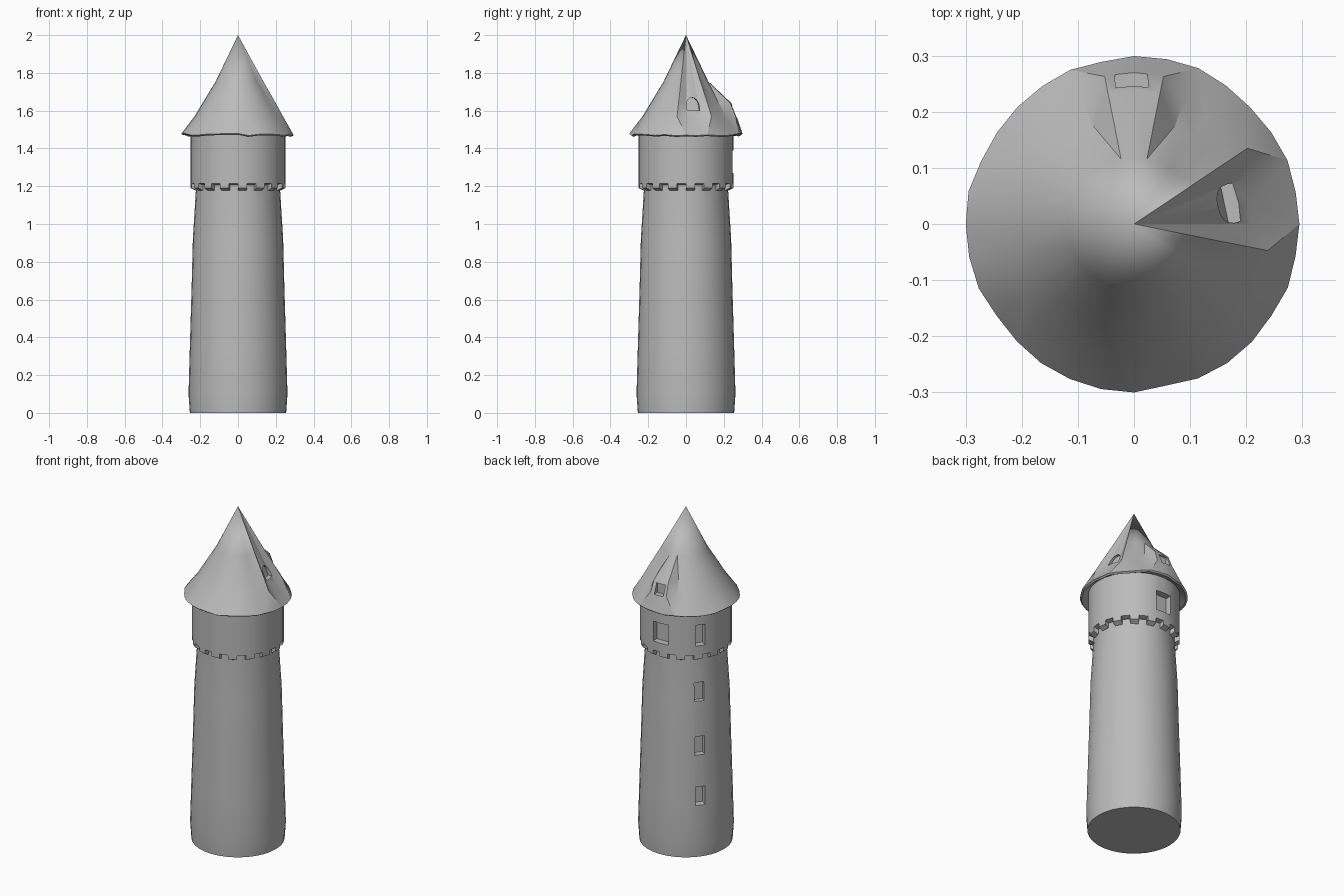
import bpy, bmesh, math, random
from mathutils import Matrix

random.seed(4)
SIDES = 32
STEP = 2 * math.pi / SIDES

cube = bpy.data.objects.get("Cube")
if cube:
    bpy.data.objects.remove(cube, do_unlink=True)

stone = bpy.data.materials.new("grey stone")
stone.use_nodes = True
stone.diffuse_color = (0.5, 0.5, 0.5, 1)
stone.node_tree.nodes["Principled BSDF"].inputs["Base Color"].default_value = (0.5, 0.5, 0.5, 1)


def make_object(name, bm):
    bmesh.ops.recalc_face_normals(bm, faces=bm.faces)
    mesh = bpy.data.meshes.new(name)
    bm.to_mesh(mesh)
    bm.free()
    mesh.materials.append(stone)
    obj = bpy.data.objects.new(name, mesh)
    bpy.context.collection.objects.link(obj)
    return obj


def ring(bm, radius, height):
    """Ring of vertices; radius and height are functions of the column."""
    return [bm.verts.new((radius(i) * math.cos(i * STEP), radius(i) * math.sin(i * STEP), height(i)))
            for i in range(SIDES)]


def bridge(bm, low, high):
    for i in range(SIDES):
        j = (i + 1) % SIDES
        bm.faces.new((low[i], low[j], high[j], high[i]))


def lathe(name, profile):
    bm = bmesh.new()
    rings = [ring(bm, lambda i, r=r: r, lambda i, z=z: z) for r, z in profile]
    for low, high in zip(rings, rings[1:]):
        bridge(bm, low, high)
    bm.faces.new(rings[0])
    bm.faces.new(rings[-1])
    return make_object(name, bm)


def cut_window(target, angle, back, sill, width, height, lean=0.0, arched=False):
    """Cut a recess whose back wall lies at radius `back`, leaning inward with height."""
    w = width / 2
    if arched:
        shape = [(-w, 0), (w, 0)] + [
            (w * math.cos(k * math.pi / 8), height * (0.3 + 0.7 * math.sin(k * math.pi / 8)))
            for k in range(9)]
    else:
        shape = [(-w, 0), (w, 0), (w, height), (-w, height)]
    bm = bmesh.new()
    inner = [bm.verts.new((back - lean * z, y, sill + z)) for y, z in shape]
    outer = [bm.verts.new((0.4, y, sill + z)) for y, z in shape]
    bm.faces.new(inner)
    bm.faces.new(outer)
    for i in range(len(shape)):
        j = (i + 1) % len(shape)
        bm.faces.new((inner[i], inner[j], outer[j], outer[i]))
    bm.transform(Matrix.Rotation(math.radians(angle), 4, 'Z'))
    cutter = make_object("window_cutter", bm)
    cutter.hide_render = True
    mod = target.modifiers.new("window", 'BOOLEAN')
    mod.operation = 'DIFFERENCE'
    mod.solver = 'EXACT'
    mod.object = cutter
    bpy.context.view_layer.objects.active = target
    bpy.ops.object.modifier_apply(modifier=mod.name)
    bpy.data.objects.remove(cutter, do_unlink=True)


# Tapering shaft with a column of slit windows
shaft = lathe("tower_shaft", [(0.255, 0), (0.262, 0.1), (0.255, 0.35), (0.246, 0.65),
                              (0.239, 0.92), (0.223, 1.18), (0.223, 1.23)])
for sill in (0.31, 0.61, 0.93):
    cut_window(shaft, 143, 0.21, sill, 0.055, 0.11)

# Wider top storey with two windows
storey = lathe("upper_storey", [(0.215, 1.205), (0.251, 1.215), (0.251, 1.5)])
cut_window(storey, 91, 0.21, 1.27, 0.1, 0.12)
cut_window(storey, 143, 0.21, 1.27, 0.055, 0.125)

# Ring of corbels under the top storey
bm = bmesh.new()
for i in range(0, SIDES, 2):
    section = [(0.21, 1.17), (0.251, 1.19), (0.251, 1.22), (0.21, 1.22)]
    ends = [[bm.verts.new((r * math.cos(a), r * math.sin(a), z)) for r, z in section]
            for a in (i * STEP, (i + 1) * STEP)]
    bm.faces.new(ends[0])
    bm.faces.new(ends[1])
    for k in range(4):
        n = (k + 1) % 4
        bm.faces.new((ends[0][k], ends[0][n], ends[1][n], ends[1][k]))
corbels = make_object("corbels", bm)

# Flared roof: each level has a normal, back dormer, ridge and side hollow radius
bm = bmesh.new()
BACK, RIDGES, HOLLOW = (7, 8, 9), (3, SIDES - 1), (0, 1, 2)


def roof_radius(plain, back, ridge, hollow):
    def radius(i):
        if i in BACK:
            return back
        if i in RIDGES:
            return ridge
        return hollow if i in HOLLOW else plain
    return radius


wave = [random.uniform(-0.007, 0.007) for i in range(SIDES)]
levels = [
    ring(bm, lambda i: 0.25, lambda i: 1.485),
    ring(bm, lambda i: 0.288 + wave[i], lambda i: 1.467 + wave[i]),
    ring(bm, lambda i: 0.297 + wave[i] * 0.6, lambda i: 1.474 + wave[i]),
    ring(bm, roof_radius(0.23, 0.268, 0.243, 0.207), lambda i: 1.57),
    ring(bm, roof_radius(0.188, 0.24, 0.204, 0.168), lambda i: 1.64),
    ring(bm, roof_radius(0.118, 0.118, 0.137, 0.112), lambda i: 1.755),
]
for low, high in zip(levels, levels[1:]):
    bridge(bm, low, high)
bm.faces.new(levels[0])
tip = bm.verts.new((0, 0, 2))
for i in range(SIDES):
    bm.faces.new((levels[-1][i], levels[-1][(i + 1) % SIDES], tip))
bmesh.ops.triangulate(bm, faces=[f for f in bm.faces if len(f.verts) == 4])
roof = make_object("roof", bm)
cut_window(roof, 91, 0.235, 1.565, 0.058, 0.06)
cut_window(roof, 12, 0.165, 1.6, 0.07, 0.07, lean=0.4, arched=True)

# Smooth walls, crisp corners
for obj, angle in ((shaft, 30), (storey, 30), (corbels, 20), (roof, 28)):
    bpy.ops.object.select_all(action='DESELECT')
    obj.select_set(True)
    bpy.context.view_layer.objects.active = obj
    bpy.ops.object.shade_smooth_by_angle(angle=math.radians(angle))
